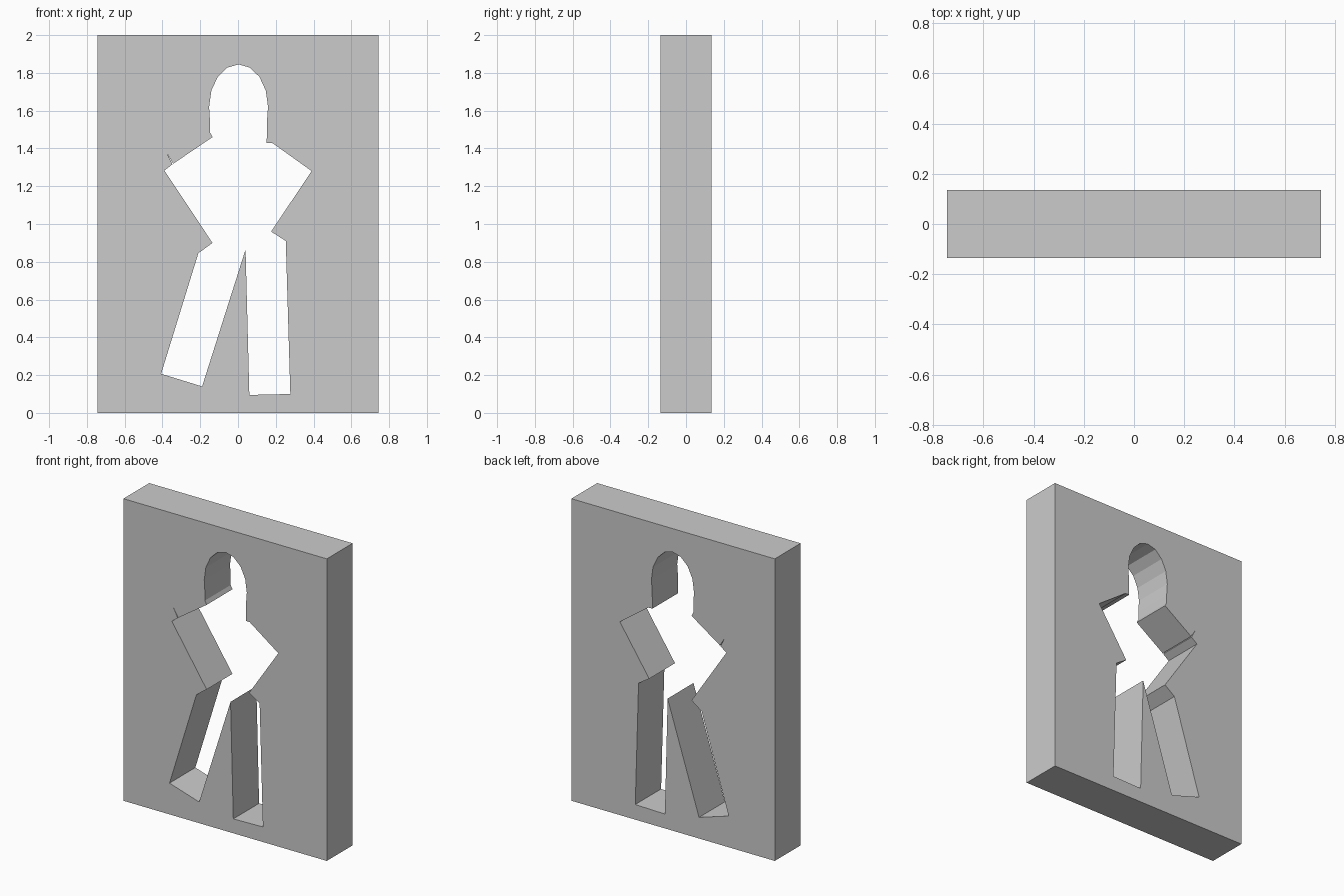
import bpy, bmesh
from math import sin, cos, radians, pi

if "Cube" in bpy.data.objects:
    bpy.data.objects.remove(bpy.data.objects["Cube"])

HALF_W, HEIGHT, HALF_D = 0.745, 2.0, 0.135

# Outer rectangle of the wall panel
border = [(-HALF_W, 0), (HALF_W, 0), (HALF_W, HEIGHT), (-HALF_W, HEIGHT)]

# Head arc: half ellipse, right to left
head = [(0.003 + 0.156 * cos(pi * i / 8), 1.62 + 0.225 * sin(pi * i / 8))
        for i in range(9)]

# Left neck, thin slit on the shoulder, bent arm, legs, right arm, right neck
body = [(-0.148, 1.54), (-0.148, 1.485), (-0.135, 1.46),
        (-0.343, 1.319), (-0.380, 1.380), (-0.347, 1.316),
        (-0.39, 1.283), (-0.135, 0.90), (-0.21, 0.845),
        (-0.407, 0.207), (-0.19, 0.14), (0.04, 0.865),
        (0.06, 0.095), (0.277, 0.10), (0.253, 0.91),
        (0.175, 0.96), (0.39, 1.28), (0.18, 1.43),
        (0.152, 1.43), (0.153, 1.54)]


def add_loop(curve, points):
    spline = curve.splines.new('POLY')
    spline.points.add(len(points) - 1)
    for p, (x, z) in zip(spline.points, points):
        p.co = (x, z, 0, 1)
    spline.use_cyclic_u = True
    spline.use_smooth = False


# Panel with the figure-shaped opening, extruded through its depth
curve = bpy.data.curves.new('wall_with_cutout', 'CURVE')
curve.dimensions = '2D'
curve.fill_mode = 'BOTH'
curve.extrude = HALF_D
add_loop(curve, border)
add_loop(curve, head + body)
wall = bpy.data.objects.new('wall_with_cutout', curve)
bpy.context.collection.objects.link(wall)
wall.rotation_euler.x = radians(90)
bpy.context.view_layer.objects.active = wall
wall.select_set(True)
bpy.ops.object.convert(target='MESH')

# Weld caps to the sides and make the normals consistent
bm = bmesh.new()
bm.from_mesh(wall.data)
bmesh.ops.remove_doubles(bm, verts=bm.verts, dist=0.0005)
bmesh.ops.recalc_face_normals(bm, faces=bm.faces)
bm.to_mesh(wall.data)
bm.free()
